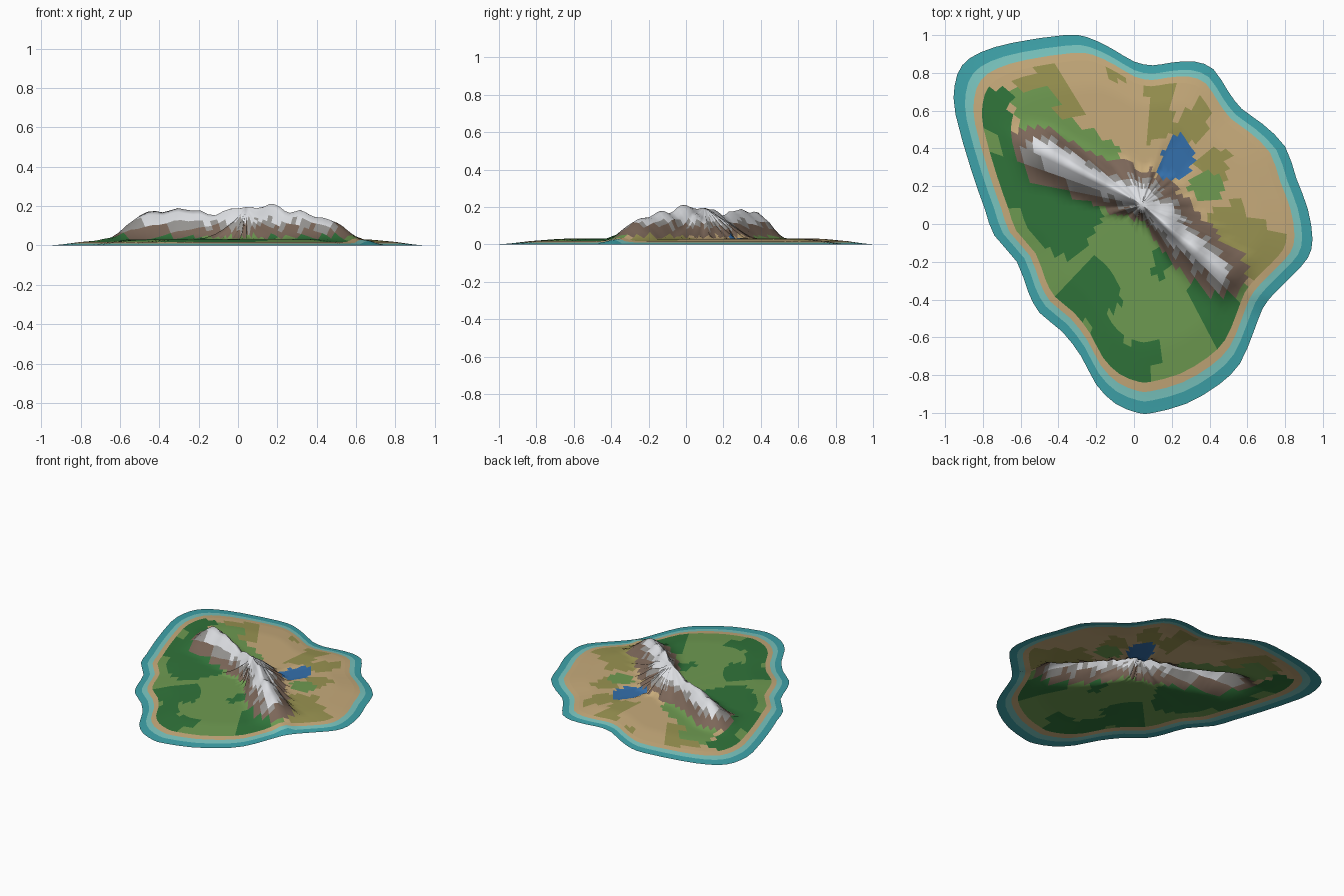
import bpy
import bmesh
import random
from math import sin
from mathutils import Vector

random.seed(4)
if "Cube" in bpy.data.objects:
    bpy.data.objects.remove(bpy.data.objects["Cube"])

CENTRE = Vector((.04, .1))
ALONG = Vector((.81, -.59))    # direction of the mountain range
ACROSS = Vector((.59, .81))    # towards the dry side

# Ten flat colours
PALETTE = {
    "deep_water": (62, 163, 170), "shallow_water": (122, 198, 192),
    "sand": (199, 171, 123), "scrub": (153, 147, 81),
    "grass": (110, 154, 81), "forest": (48, 116, 58),
    "rock": (124, 103, 89), "scree": (152, 150, 147),
    "snow": (222, 224, 228), "lake": (52, 112, 172),
}
NAMES = list(PALETTE)


def linear(channel):
    c = channel / 255
    return c / 12.92 if c < .04 else ((c + .055) / 1.055) ** 2.4


def make_material(name):
    colour = [linear(c) for c in PALETTE[name]] + [1]
    material = bpy.data.materials.new(name)
    material.use_nodes = True
    material.diffuse_color = colour
    shader = material.node_tree.nodes["Principled BSDF"]
    shader.inputs["Base Color"].default_value = colour
    shader.inputs["Roughness"].default_value = .9
    return material


MATERIALS = [make_material(name) for name in NAMES]

# Shoreline, clockwise from the north
SHORE = [Vector(p) for p in (
    (-.37, 1), (-.25, .99), (-.12, .93), (0, .86), (.1, .84), (.2, .855),
    (.32, .86), (.42, .82), (.5, .7), (.57, .61), (.68, .53), (.8, .41),
    (.86, .24), (.92, .08), (.945, -.08), (.92, -.18), (.84, -.27),
    (.74, -.37), (.68, -.45), (.63, -.58), (.56, -.74), (.45, -.85),
    (.28, -.95), (.1, -1), (.02, -1), (-.1, -.95), (-.2, -.85), (-.28, -.7),
    (-.38, -.57), (-.5, -.47), (-.56, -.36), (-.62, -.2), (-.74, -.06),
    (-.79, .08), (-.86, .28), (-.945, .58), (-.95, .73), (-.91, .84),
    (-.81, .91), (-.64, .96))]


def smoothed(points):
    """Add a curved midpoint to every span of a closed loop."""
    result = []
    for i, b in enumerate(points):
        a, c, d = points[i - 1], points[(i + 1) % len(points)], points[(i + 2) % len(points)]
        result += [b, ((b + c) * 9 - a - d) / 16]
    return result


RIM = smoothed(SHORE)[::-1]
SPURS = [random.uniform(.84, 1.14) for _ in RIM]   # one rocky spur per spoke

# Range sections: position, crest offset, crest height, dry foot, green foot
RANGE = [
    (-.84, -.1, .03, -.05, -.16), (-.74, -.1, .05, 0, -.22),
    (-.61, -.08, .175, .08, -.24), (-.34, -.04, .19, .09, -.21),
    (-.2, -.02, .155, .14, -.18), (-.03, 0, .2, .22, -.09),
    (.06, 0, .185, .22, -.07), (.15, -.01, .222, .18, -.1),
    (.28, -.02, .175, .155, -.15), (.36, -.02, .185, .15, -.16),
    (.5, -.03, .15, .14, -.19), (.6, -.03, .13, .12, -.19),
    (.7, -.03, .04, .08, -.16), (.8, -.03, .03, .03, -.1)]
SLOPE = [(0, .035), (.7, .03), (.85, .017), (.94, .005), (1, 0)]


def lookup(table, x):
    """Linear interpolation of the columns after the first."""
    if x <= table[0][0]:
        return table[0][1:]
    for lo, hi in zip(table, table[1:]):
        if x <= hi[0]:
            f = (x - lo[0]) / (hi[0] - lo[0])
            return [p + (q - p) * f for p, q in zip(lo[1:], hi[1:])]
    return table[-1][1:]


# Land cover patches; the first that contains a face wins
LAKE = ((.15, .38), (.23, .48), (.28, .44), (.33, .34), (.25, .23), (.12, .25))
PATCHES = [
    ("lake", LAKE),
    ("scrub", ((-.66, .72), (-.4, .87), (-.28, .58), (-.38, .54), (-.43, .72))),
    ("forest", ((-.82, .52), (-.76, .74), (-.66, .68), (-.62, .4), (-.7, .42))),
    ("forest", ((-.78, .42), (-.6, .42), (-.15, .06), (-.24, -.1), (-.4, -.2),
                (-.5, -.1), (-.6, .05), (-.68, .1))),
    ("forest", ((-.22, -.16), (-.4, -.4), (-.24, -.54), (-.06, -.42), (-.1, -.26))),
    ("forest", ((-.24, -.56), (-.14, -.74), (0, -.85), (.1, -.84), (.14, -.6),
                (-.02, -.64), (-.16, -.46))),
    ("forest", ((.28, -.3), (.58, -.4), (.52, -.58), (.42, -.7), (.34, -.5))),
    ("forest", ((.12, -.12), (.22, -.2), (.15, -.29), (.09, -.24))),
    ("grass", ((-.64, .7), (-.38, .72), (-.34, .55), (-.08, .42), (-.1, .25), (-.6, .4))),
    ("scrub", ((.07, .75), (.21, .74), (.2, .48), (.06, .42))),
    ("scrub", ((.2, .52), (.34, .66), (.43, .6), (.34, .42), (.24, .45))),
    ("grass", ((.28, .2), (.35, .28), (.47, .26), (.46, .12), (.34, .12))),
    ("scrub", ((.32, .3), (.4, .4), (.5, .38), (.48, .24))),
    ("scrub", ((.38, .04), (.54, .14), (.62, .02), (.82, -.04), (.8, -.2), (.6, -.3))),
    ("scrub", ((-.14, .83), (-.05, .8), (-.06, .75), (-.12, .77))),
]


def inside(point, polygon):
    hit = False
    for (ax, ay), (bx, by) in zip(polygon, polygon[1:] + polygon[:1]):
        if (ay > point.y) != (by > point.y):
            if point.x < ax + (point.y - ay) * (bx - ax) / (by - ay):
                hit = not hit
    return hit


def range_position(p):
    offset = p - CENTRE
    return offset.dot(ALONG), offset.dot(ACROSS)


def height(p, t, spoke):
    """Gentle coastal slope with the mountain range raised over it."""
    ground = lookup(SLOPE, t)[0]
    if inside(p, LAKE):
        return .025
    s, v = range_position(p)
    crest, top, dry, green = lookup(RANGE, s)
    foot = abs((dry if v > crest else green) - crest) * SPURS[spoke]
    rise = max(0, 1 - abs(v - crest) / foot) ** 1.1
    if s < RANGE[0][0] or s > RANGE[-1][0]:
        rise = 0
    ripple = 1 + .04 * sin(s * 40 + v * 25)
    return ground + max(0, top * ripple - ground) * rise


def land_cover(centre):
    """Pick by altitude on the range, by patch on the lowland."""
    p, z = centre.xy, centre.z
    if z > .125 + random.uniform(-.022, .012):
        return "snow"
    if z > .09 + random.uniform(-.02, .025):
        return "scree"
    if z > .046:
        return "rock"
    for name, polygon in PATCHES:
        if inside(p, polygon):
            return name
    s, v = range_position(p)
    return "grass" if v < lookup(RANGE, s)[0] else "sand"


def make_rings(name, steps, cover):
    """Surface of concentric copies of the shoreline between scale steps."""
    bm = bmesh.new()
    rings = []
    for t in steps:
        if t == 0:
            hub = bm.verts.new((*CENTRE, height(CENTRE, 0, 0)))
            rings.append([hub] * len(RIM))
            continue
        ring = []
        for i, edge in enumerate(RIM):
            p = CENTRE.lerp(edge, t)
            ring.append(bm.verts.new((*p, height(p, t, i))))
        rings.append(ring)
    for k, (inner, outer) in enumerate(zip(rings, rings[1:])):
        for i in range(len(RIM)):
            corners = [inner[i - 1], outer[i - 1], outer[i], inner[i]]
            face = bm.faces.new(list(dict.fromkeys(corners)))
            face.smooth = True
            face.material_index = NAMES.index(cover(k, face.calc_center_median()))
    mesh = bpy.data.meshes.new(name)
    bm.to_mesh(mesh)
    bm.free()
    for material in MATERIALS:
        mesh.materials.append(material)
    bpy.context.collection.objects.link(bpy.data.objects.new(name, mesh))


# Island parts, from the summit out to the sea
LAND, BEACH, SHALLOWS = .85, .895, .94
make_rings("mountain_and_lowland", [LAND * i / 22 for i in range(23)],
           lambda k, centre: land_cover(centre))
make_rings("beach", [LAND, BEACH], lambda k, centre: "sand")
make_rings("coastal_water", [BEACH, SHALLOWS, 1],
           lambda k, centre: ("shallow_water", "deep_water")[k])
